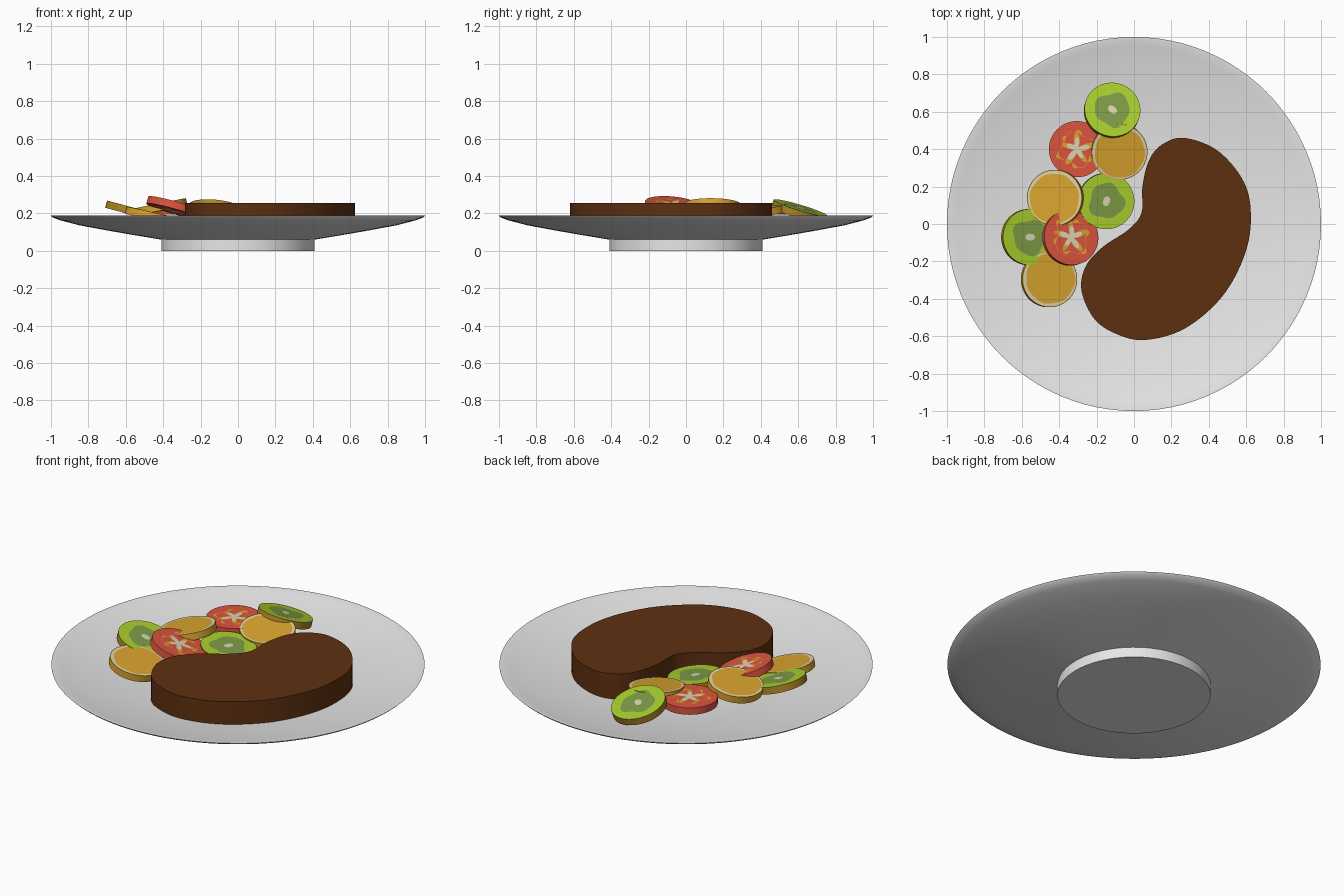
import bpy, bmesh, math
from mathutils import Vector, Matrix

if "Cube" in bpy.data.objects:
    bpy.data.objects.remove(bpy.data.objects["Cube"])


def material(name, r, g, b):
    m = bpy.data.materials.new(name)
    lin = [((c / 255 + 0.055) / 1.055) ** 2.4 if c > 10 else c / 255 / 12.92 for c in (r, g, b)]
    m.diffuse_color = (*lin, 1)
    m.use_nodes = True
    m.node_tree.nodes["Principled BSDF"].inputs["Base Color"].default_value = m.diffuse_color
    return m


white = material("plate_white", 231, 231, 231)
brown = material("steak_brown", 94, 48, 16)
lime = material("kiwi_lime", 168, 205, 45)
olive = material("kiwi_core_green", 125, 155, 70)
skin = material("kiwi_skin", 172, 132, 36)
gold = material("orange_gold", 218, 164, 45)
red = material("tomato_red", 220, 84, 62)
cream = material("pale_cream", 218, 212, 178)


def finish(name, bm, mats, angle=35):
    bmesh.ops.recalc_face_normals(bm, faces=bm.faces)
    me = bpy.data.meshes.new(name)
    bm.to_mesh(me)
    bm.free()
    for m in mats:
        me.materials.append(m)
    me.polygons.foreach_set("use_smooth", [True] * len(me.polygons))
    me.set_sharp_from_angle(angle=math.radians(angle))
    ob = bpy.data.objects.new(name, me)
    bpy.context.collection.objects.link(ob)
    return ob


# Plate: one lathed profile, dish on top and solid foot below
profile = [(0, .1), (.4, .1), (.55, .112), (.7, .132), (.85, .157), (.95, .178), (.985, .187), (1, .188),
           (.99, .178), (.95, .163), (.85, .137), (.7, .109), (.55, .083), (.41, .06), (.41, 0), (0, 0)]
bm = bmesh.new()
vs = [bm.verts.new((r, 0, z)) for r, z in profile]
es = [bm.edges.new(p) for p in zip(vs, vs[1:])]
bmesh.ops.spin(bm, geom=vs + es, cent=(0, 0, 0), axis=(0, 0, 1), angle=math.tau, steps=96)
bmesh.ops.remove_doubles(bm, verts=bm.verts, dist=1e-4)
finish("plate", bm, [white])


# Steak: smooth closed kidney outline, extruded
def smooth_loop(pts, n=8):
    out = []
    for i in range(len(pts)):
        a, b, c, d = (Vector(pts[(i + k) % len(pts)]) for k in (-1, 0, 1, 2))
        for s in range(n):
            t = s / n
            out.append(b + (c - a) * t / 2 + (a * 2 - b * 5 + c * 4 - d) * t * t / 2
                       + (b * 3 - a - c * 3 + d) * t ** 3 / 2)
    return out


outline = [(.27, .46), (.15, .425), (.08, .34), (.045, .2), (.04, .06), (-.03, -.03), (-.17, -.125),
           (-.26, -.23), (-.28, -.36), (-.21, -.51), (-.09, -.59), (.06, -.62), (.27, -.56),
           (.47, -.39), (.59, -.17), (.625, .03), (.59, .22), (.45, .39)]
bm = bmesh.new()
base = bm.faces.new([bm.verts.new((p.x, p.y, .1)) for p in smooth_loop(outline)])
top = bmesh.ops.extrude_face_region(bm, geom=[base], use_keep_orig=True)
bmesh.ops.translate(bm, vec=(0, 0, .155), verts=[v for v in top["geom"] if isinstance(v, bmesh.types.BMVert)])
finish("steak", bm, [brown])


# Fruit slices: concentric painted bands on both faces plus a rind wall
R, T, N = .15, .04, 72


def fruit_slice(name, bands, mats, rind, loc, slope, turn):
    """bands: (outer radius as a function of angle, material index), from centre out."""
    bm = bmesh.new()
    rims = []
    for z in (0, -T):
        prev = None
        for radius, mi in bands:
            ring = []
            for i in range(N):
                a = math.tau * i / N
                r = radius(a)
                ring.append(bm.verts.new((r * math.cos(a), r * math.sin(a), z)))
            if prev is None:
                c = bm.verts.new((0, 0, z))
            for i in range(N):
                j = (i + 1) % N
                f = bm.faces.new((c, ring[i], ring[j]) if prev is None
                                 else (prev[i], ring[i], ring[j], prev[j]))
                f.material_index = mi
            prev = ring
        rims.append(prev)
    for i in range(N):
        j = (i + 1) % N
        bm.faces.new((rims[0][i], rims[1][i], rims[1][j], rims[0][j])).material_index = rind
    normal = Vector((-slope[0], -slope[1], 1)).normalized()
    tilt = Vector((0, 0, 1)).rotation_difference(normal).to_matrix().to_4x4()
    bm.transform(Matrix.Translation(loc) @ tilt @ Matrix.Rotation(turn, 4, "Z"))
    finish(name, bm, mats)


rim = lambda a: R
kiwi = ([(lambda a: .022 + .004 * math.cos(2 * a), 0),
         (lambda a: .094 + .007 * math.sin(3 * a) + .005 * math.cos(5 * a), 1),
         (rim, 2)], [cream, olive, lime, skin], 3)
orange = ([(lambda a: .134 + .005 * math.cos(a) + .002 * math.sin(7 * a), 0),
           (lambda a: .145, 1), (rim, 0)], [gold, cream], 0)
star = lambda a: .042 + .022 * math.cos(5 * a) + .008 * math.sin(3 * a)
tomato = ([(star, 0),
           (lambda a: star(a) + .002 + .028 * max(0, math.sin(5 * a + 1)), 1),
           (lambda a: .088 + .012 * math.sin(4 * a), 2),
           (lambda a: .09 + .012 * math.sin(4 * a) + .026 * max(0, math.cos(6 * a + .5) - .35), 1),
           (rim, 2)], [cream, gold, red], 2)

# kind, centre of top face, slope (dz/dx, dz/dy), turn
slices = [("orange_slice_front", orange, (-.45, -.295, .205), (-.22, 0), .6),
          ("kiwi_slice_left", kiwi, (-.555, -.07, .23), (-.27, 0), 0),
          ("tomato_slice_front", tomato, (-.335, -.07, .25), (-.28, -.1), .3),
          ("kiwi_slice_middle", kiwi, (-.147, .122, .215), (-.12, .02), 1.2),
          ("orange_slice_left", orange, (-.425, .14, .252), (.2, -.01), 4.5),
          ("tomato_slice_back", tomato, (-.305, .4, .235), (0, 0), 1.5),
          ("orange_slice_back", orange, (-.077, .385, .234), (-.09, .12), 5),
          ("kiwi_slice_back", kiwi, (-.115, .612, .23), (-.11, -.3), 2.4)]
for name, (bands, mats, rind), loc, slope, turn in slices:
    fruit_slice(name, bands, mats, rind, loc, slope, turn)
